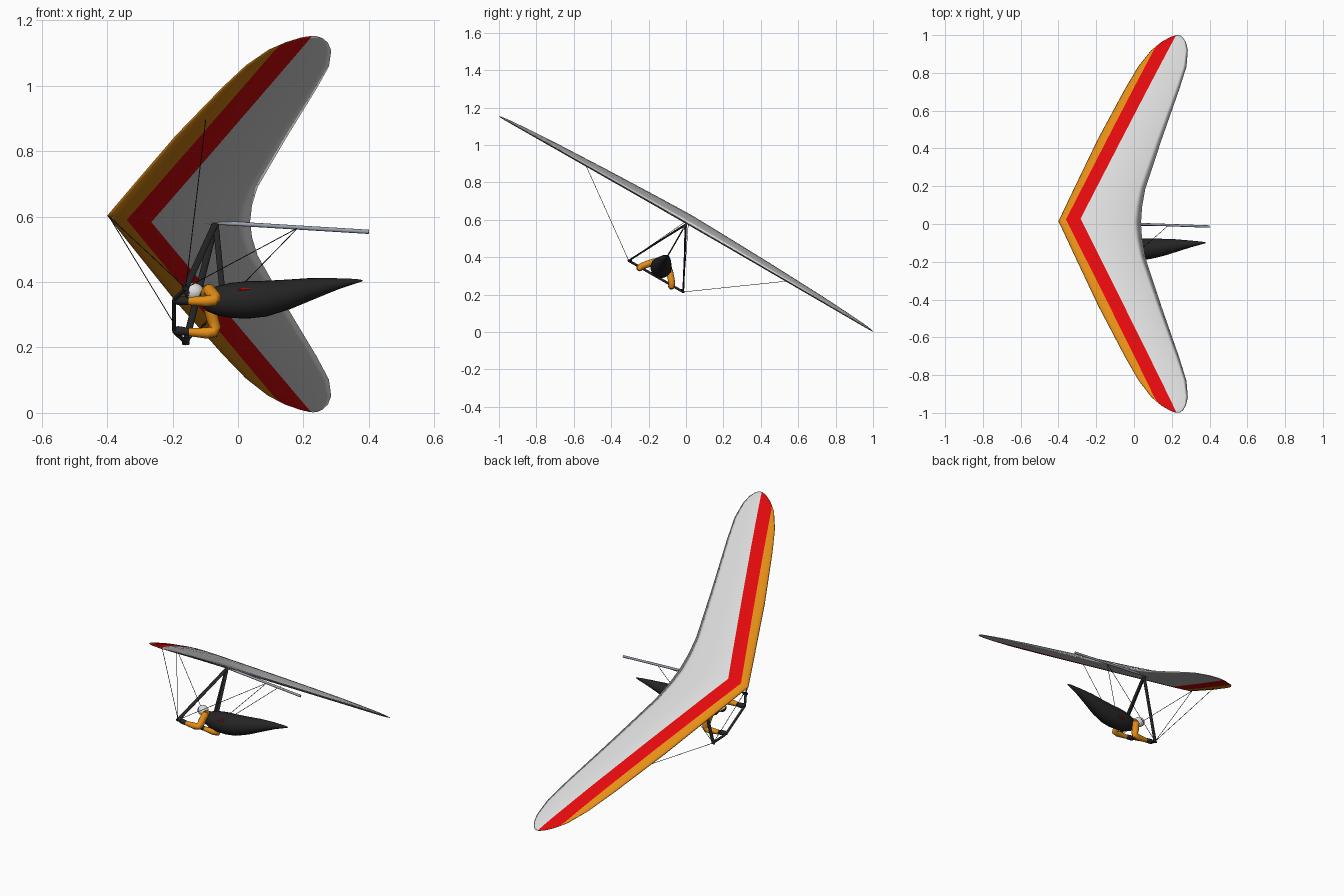
import bpy, bmesh, math
from mathutils import Vector, Matrix

if "Cube" in bpy.data.objects:
    bpy.data.objects.remove(bpy.data.objects["Cube"])

# Everything is built level (x back, y span, z up), then banked 30 degrees
BANK = Matrix.Translation((0, 0, 0.577)) @ Matrix.Rotation(math.radians(-29.9), 4, 'X')


def material(name, rgb):
    m = bpy.data.materials.new(name)
    m.diffuse_color = (*rgb, 1)
    m.use_nodes = True
    m.node_tree.nodes["Principled BSDF"].inputs["Base Color"].default_value = m.diffuse_color
    return m


WHITE = material("white", (0.72, 0.72, 0.72))
RED = material("red", (0.76, 0.003, 0.004))
ORANGE = material("orange", (0.78, 0.27, 0.008))
BLACK = material("black", (0.018, 0.018, 0.018))
GREY = material("blue_grey", (0.33, 0.36, 0.43))


def finish(name, bm, mats, angle=None):
    bmesh.ops.recalc_face_normals(bm, faces=bm.faces)
    bm.transform(BANK)
    me = bpy.data.meshes.new(name)
    bm.to_mesh(me)
    bm.free()
    for m in mats:
        me.materials.append(m)
    ob = bpy.data.objects.new(name, me)
    bpy.context.collection.objects.link(ob)
    for p in me.polygons:
        p.use_smooth = True
    if angle:
        bpy.ops.object.select_all(action='DESELECT')
        ob.select_set(True)
        bpy.context.view_layer.objects.active = ob
        bpy.ops.object.shade_smooth_by_angle(angle=math.radians(angle))
    return ob


def loft(name, pts, radii, mat, ref=(1, 0, 0), flat=1.0, n=12):
    """Tube through points; flat squashes it across the ref axis."""
    pts = [Vector(p) for p in pts]
    if not isinstance(radii, (list, tuple)):
        radii = [radii] * len(pts)
    bm = bmesh.new()
    rings = []
    for i, p in enumerate(pts):
        t = (pts[min(i + 1, len(pts) - 1)] - pts[max(i - 1, 0)]).normalized()
        u = Vector(ref)
        u = (u - t * u.dot(t)).normalized()
        v = t.cross(u)
        rings.append([bm.verts.new(p + radii[i] * (u * math.cos(a) + v * flat * math.sin(a)))
                      for a in (2 * math.pi * k / n for k in range(n))])
    for a, b in zip(rings, rings[1:]):
        for k in range(n):
            bm.faces.new((a[k], a[(k + 1) % n], b[(k + 1) % n], b[k]))
    bm.faces.new(rings[0])
    bm.faces.new(rings[-1])
    return finish(name, bm, [mat], 50)


def lerp_table(table, s):
    for a, b in zip(table, table[1:]):
        if s <= b[0]:
            f = (s - a[0]) / (b[0] - a[0])
            return [p + (q - p) * f for p, q in zip(a, b)][1:]
    return table[-1][1:]


# Sail: span, leading x, trailing x, leading z, trailing z, height
PLAN = [(0, -.400, .037, .030, .010, .035),
        (.1, -.359, .043, .028, .010, .034),
        (.21, -.314, .060, .026, .010, .032),
        (.51, -.190, .146, .020, .008, .027),
        (.82, -.047, .240, .012, .006, .020),
        (.96, .024, .278, .008, .004, .015),
        (1.06, .092, .285, .004, .003, .011),
        (1.11, .145, .275, .002, .002, .008),
        (1.14, .190, .258, .001, .001, .005),
        (1.152, .220, .242, .000, .000, .002)]


def section(s):
    """Closed section, from trailing edge over the top and back below."""
    y, s = s, abs(s)
    le, te, nle, nte, h = lerp_table(PLAN, s)

    def rows(o, r, slope):
        xo = min(max(o + slope * s, le + .002), te - .01)
        xr = min(max(r + slope * s, xo + .002), te - .005)
        return [le + (xo - le) * f for f in (0, .12, .45, 1)] + [(xo + xr) / 2, xr] + \
               [xr + (te - xr) * f for f in (.2, .4, .6, .75, .87, 1)]

    def point(x, k):
        u = max(0, min(1, (x - le) / (te - le)))
        bulge = h * math.sqrt(u) * (1 - u * u) / .535
        return (x, y, nle + (nte - nle) * u + k * bulge)
    top = [point(x, 1) for x in rows(-.36, -.283, .44)]
    low = [point(x, -.5) for x in rows(-.34, -.265, .425)]
    return top[::-1] + low[1:-1]


half = [0, .03, .07, .1, .15, .21, .28, .36, .44, .51, .59, .67, .75, .82, .89, .96,
        1.01, 1.06, 1.09, 1.11, 1.128, 1.14, 1.152]
spans = [-s for s in half[:0:-1]] + half
bm = bmesh.new()
secs = [[bm.verts.new(p) for p in section(s)] for s in spans]
N = len(secs[0])
for a, b in zip(secs, secs[1:]):
    for k in range(N):
        f = bm.faces.new((a[k], a[(k + 1) % N], b[(k + 1) % N], b[k]))
        row = abs(k + .5 - 11) - .5          # rows counted back from the leading edge
        f.material_index = 2 if row < 3 else 1 if row < 5 else 0
bm.faces.new(secs[0])
bm.faces.new(secs[-1])
finish("sail", bm, [WHITE, RED, ORANGE])

# Keel tube
loft("keel", [(-.385, 0, .028), (.4, 0, -.027)], .0065, GREY, (0, 1, 0))

# Control frame
APEX = (-.07, 0, 0)
CORNER_X, CORNER_Y, CORNER_Z = -.16, .168, -.322
for side, word in ((-1, "left"), (1, "right")):
    corner = (CORNER_X, side * CORNER_Y, CORNER_Z)
    loft(word + "_downtube", [APEX, corner], .0105, BLACK, flat=.45)
    loft(word + "_corner_fitting", [(CORNER_X, side * .155, CORNER_Z + .012),
                                    (CORNER_X, side * .172, CORNER_Z - .004)], .011, BLACK, flat=.6, n=8)
    # Rigging wires
    for label, end in (("nose", (-.395, 0, .028)), ("keel", (.183, 0, -.013)),
                       ("side", (-.098, side * .63, .012))):
        loft(f"{word}_{label}_wire", [corner, end], .0014, BLACK, (0, .3, 1), n=5)
    # Arms and gloves
    arm = [(-.088, .045, -.258), (-.078, .074, -.29), (-.069, .092, -.312),
           (-.074, .097, -.324), (-.095, .098, -.328), (-.15, .095, -.326)]
    loft(word + "_arm", [(x, side * y, z) for x, y, z in arm],
         [.019, .019, .018, .018, .017, .012], ORANGE, (0, 1, 0))
    loft(word + "_glove", [(-.148, side * .095, -.326), (-.165, side * .094, -.324),
                           (-.185, side * .093, -.322), (-.2, side * .093, -.322)],
         [.011, .013, .014, .007], BLACK, (0, 1, 0))
    # Harness trim
    loft(word + "_harness_trim", [(.002, side * .055, -.262), (.035, side * .055, -.26)],
         .004, RED, (0, 0, 1), n=6)

bar = [(-.16, .168), (-.17, .145), (-.192, .105), (-.196, .085)]
bar = [(x, -y, CORNER_Z) for x, y in bar] + [(x, y, CORNER_Z) for x, y in bar[::-1]]
loft("base_bar", bar, .0065, BLACK)

# Hang strap
loft("hang_strap", [(-.068, 0, 0), (-.048, 0, -.235)], .009, BLACK, flat=.4)

# Pilot harness
body = [(-.105, -.266, .022), (-.095, -.267, .034), (-.06, -.270, .046), (-.02, -.269, .054),
        (.03, -.267, .057), (.08, -.263, .055), (.15, -.248, .046), (.22, -.229, .034),
        (.30, -.211, .018), (.36, -.201, .007), (.38, -.199, .002)]
loft("harness", [(x, 0, z) for x, z, r in body], [r for x, z, r in body], BLACK, (0, 1, 0), n=24)

# Shoulders and neck
loft("shoulders", [(-.085, -.05, -.258), (-.092, -.03, -.254), (-.095, 0, -.252),
                   (-.092, .03, -.254), (-.085, .05, -.258)], [.017, .02, .021, .02, .017], ORANGE)
loft("neck", [(-.095, 0, -.252), (-.13, 0, -.242)], .015, BLACK, (0, 1, 0))

# Helmet with dark face opening
bm = bmesh.new()
bmesh.ops.create_uvsphere(bm, u_segments=24, v_segments=14, radius=.027)
for f in bm.faces:
    c = f.calc_center_median() / .027
    f.material_index = 1 if c.x < -.5 and -.75 < c.z < .2 else 0
bm.transform(Matrix.Translation((-.135, 0, -.238)) @ Matrix.Diagonal((1.12, .95, 1, 1)))
finish("helmet", bm, [WHITE, BLACK])
